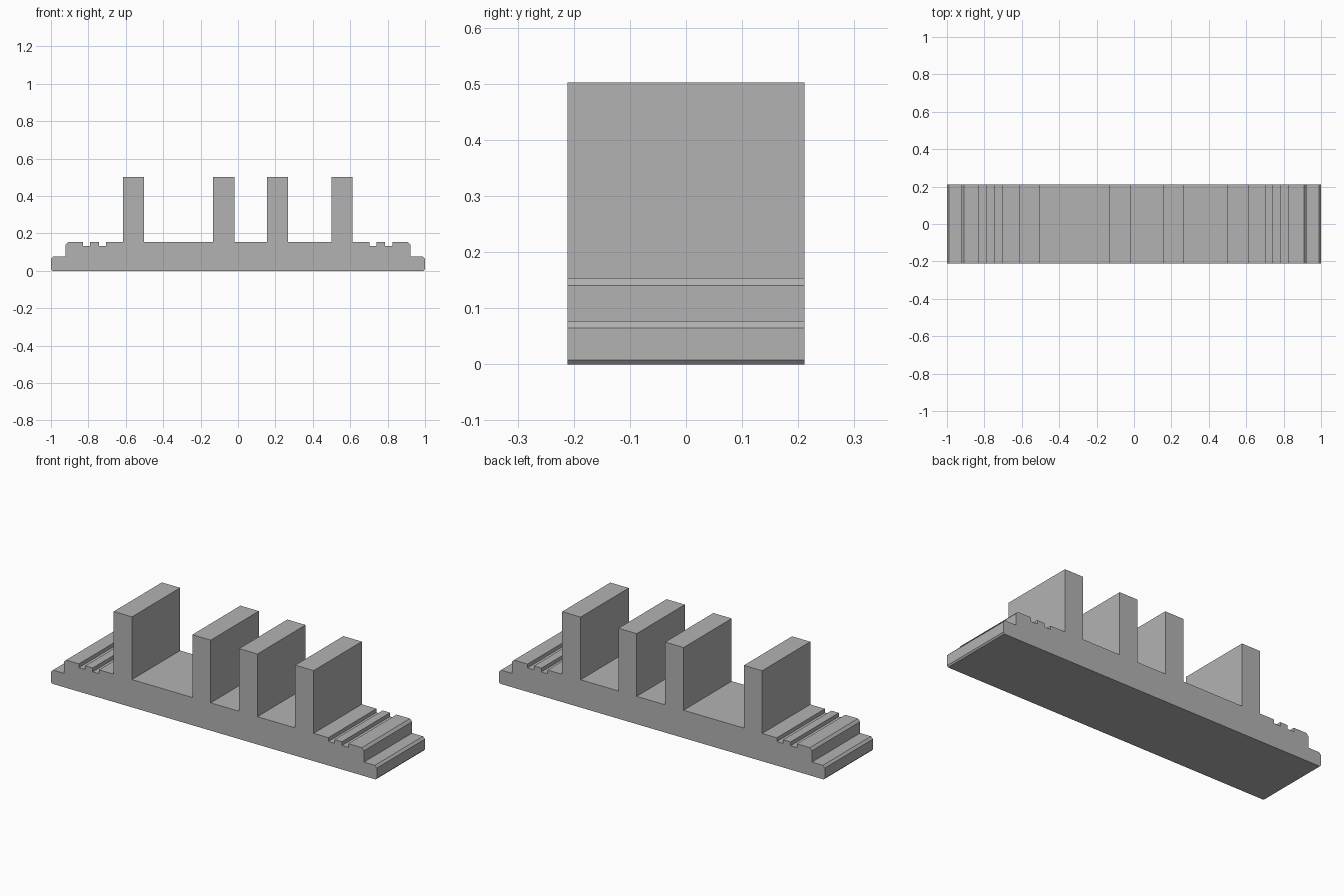
import bpy
import bmesh

cube = bpy.data.objects.get("Cube")
if cube:
    bpy.data.objects.remove(cube)

HALF_DEPTH = 0.211
DECK, WALL_TOP, GROOVE_FLOOR, STEP = 0.154, 0.502, 0.133, 0.077

grey = bpy.data.materials.new("plain grey")
grey.use_nodes = True
colour = (0.45, 0.45, 0.45, 1)
grey.diffuse_color = colour
grey.node_tree.nodes["Principled BSDF"].inputs["Base Color"].default_value = colour

# Stepped, chamfered end of the base, from the underside up to the deck
end = [(0.993, 0), (1, 0.008), (1, 0.065), (0.988, STEP),
       (0.921, STEP), (0.921, 0.14), (0.908, DECK)]
profile = [(-x, z) for x, z in end]

# Grooves and upright walls along the deck, left to right: start, end, level
features = [
    (-0.829, -0.79, GROOVE_FLOOR), (-0.744, -0.705, GROOVE_FLOOR),
    (-0.615, -0.503, WALL_TOP), (-0.133, -0.02, WALL_TOP),
    (0.155, 0.267, WALL_TOP), (0.499, 0.612, WALL_TOP),
    (0.702, 0.74, GROOVE_FLOOR), (0.786, 0.825, GROOVE_FLOOR),
]
for x0, x1, level in features:
    profile += [(x0, DECK), (x0, level), (x1, level), (x1, DECK)]
profile += reversed(end)

# Extrude the profile from front to back
bm = bmesh.new()
face = bm.faces.new([bm.verts.new((x, -HALF_DEPTH, z)) for x, z in profile])
back = bmesh.ops.extrude_face_region(bm, geom=[face])["geom"]
verts = [v for v in back if isinstance(v, bmesh.types.BMVert)]
bmesh.ops.translate(bm, verts=verts, vec=(0, 2 * HALF_DEPTH, 0))
bmesh.ops.recalc_face_normals(bm, faces=bm.faces)

mesh = bpy.data.meshes.new("slotted_base")
bm.to_mesh(mesh)
bm.free()
mesh.materials.append(grey)
base = bpy.data.objects.new("slotted_base", mesh)
bpy.context.collection.objects.link(base)
